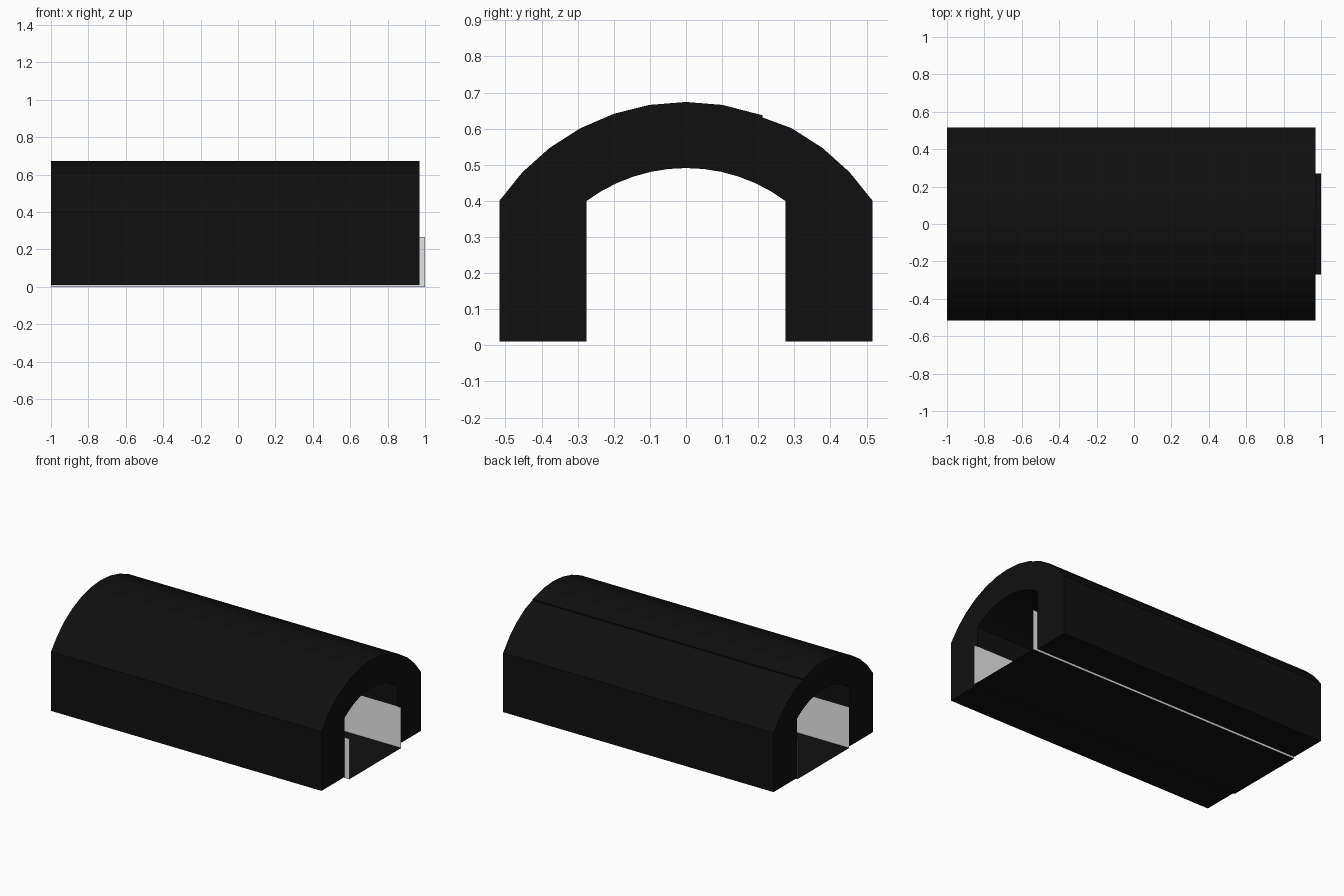
import bpy
import bmesh
from math import sin, cos, asin

cube = bpy.data.objects.get("Cube")
if cube:
    bpy.data.objects.remove(cube, do_unlink=True)


def material(name, value):
    mat = bpy.data.materials.new(name)
    mat.use_nodes = True
    colour = (value, value, value, 1)
    mat.diffuse_color = colour
    mat.node_tree.nodes["Principled BSDF"].inputs["Base Color"].default_value = colour
    return mat


black = material("near black", 0.005)
grey = material("light grey", 0.8)

X0, X1 = -1.0, 0.97      # ends of the shell
BASE, SPRING = 0.01, 0.40  # wall foot and arch spring line


def make_object(name, bm, mat):
    mesh = bpy.data.meshes.new(name)
    bm.to_mesh(mesh)
    bm.free()
    mesh.materials.append(mat)
    obj = bpy.data.objects.new(name, mesh)
    bpy.context.collection.objects.link(obj)
    return obj


def arc(half, crown, steps=12):
    """Points of a circular arch from -half to +half, rising to the crown."""
    rise = crown - SPRING
    radius = (half * half + rise * rise) / (2 * rise)
    span = asin(half / radius)
    angles = [span * (2 * i / steps - 1) for i in range(steps + 1)]
    return [(radius * sin(a), crown - radius + radius * cos(a)) for a in angles]


def sheet(name, corners, mat):
    bm = bmesh.new()
    bm.faces.new([bm.verts.new(c) for c in corners])
    make_object(name, bm, mat)


# Vaulted shell: arch section with a small lap step in the roof, extruded along x
outer = arc(0.517, 0.674)
step = [(0.212, 0.637), (0.212, 0.631)]
outer = [p for p in outer if p[0] < 0.19] + step + [p for p in outer if p[0] > 0.22]
inner = arc(0.275, 0.491)
profile = ([(-0.517, BASE)] + outer + [(0.517, BASE), (0.275, BASE)]
           + inner[::-1] + [(-0.275, BASE)])
bm = bmesh.new()
section = bm.faces.new([bm.verts.new((X0, y, z)) for y, z in profile])
grown = bmesh.ops.extrude_face_region(bm, geom=[section])["geom"]
moved = [v for v in grown if isinstance(v, bmesh.types.BMVert)]
bmesh.ops.translate(bm, verts=moved, vec=(X1 - X0, 0, 0))
bmesh.ops.recalc_face_normals(bm, faces=bm.faces)
make_object("vaulted_shell", bm, black)

# Floor sheet between the walls
W, H = 0.27, 0.267
sheet("floor", [(-1, -W, 0), (1, -W, 0), (1, W, 0), (-1, W, 0)], black)

# Low side panels lining the walls
for name, y in (("right_side_panel", -W), ("left_side_panel", W)):
    sheet(name, [(-1, y, 0), (1, y, 0), (1, y, H), (-1, y, H)], grey)
